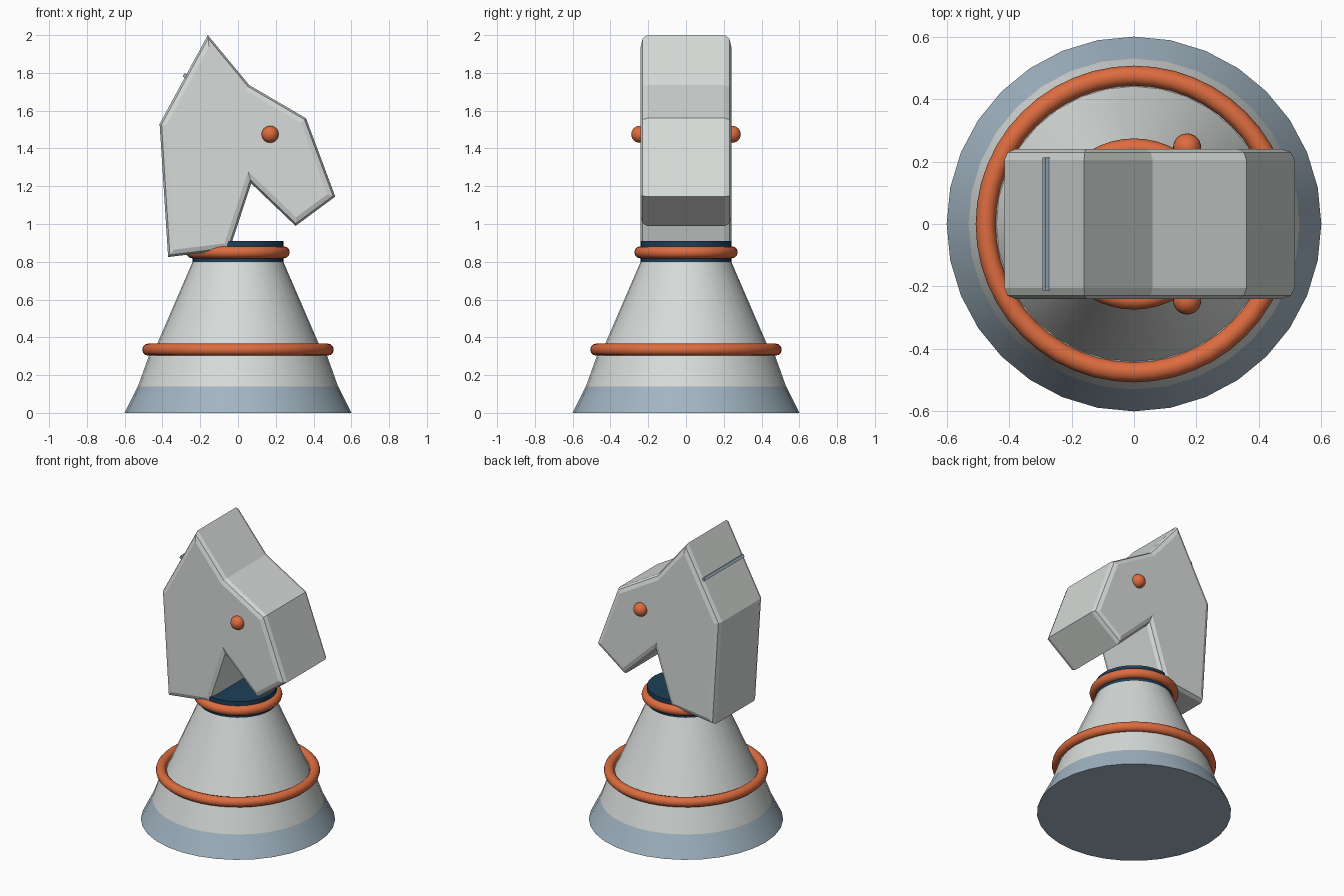
import bpy, bmesh
from math import atan2
from mathutils import Vector

cube = bpy.data.objects.get("Cube")
if cube:
    bpy.data.objects.remove(cube, do_unlink=True)


def material(name, rgb):
    m = bpy.data.materials.new(name)
    m.use_nodes = True
    m.diffuse_color = (*rgb, 1)
    m.node_tree.nodes["Principled BSDF"].inputs["Base Color"].default_value = (*rgb, 1)
    return m


pale = material("pale grey", (0.68, 0.71, 0.69))
steel = material("steel blue", (0.36, 0.46, 0.54))
navy = material("navy", (0.012, 0.05, 0.1))
orange = material("orange", (0.72, 0.15, 0.05))


def finish(name, mat, smooth=True):
    ob = bpy.context.object
    ob.name = ob.data.name = name
    ob.data.materials.append(mat)
    if smooth:
        bpy.ops.object.shade_smooth_by_angle(angle=0.6)
    return ob


def frustum(name, mat, r1, r2, z1, z2):
    bpy.ops.mesh.primitive_cone_add(vertices=32, radius1=r1, radius2=r2,
                                    depth=z2 - z1, location=(0, 0, (z1 + z2) / 2))
    return finish(name, mat)


def ring(name, radius, z):
    bpy.ops.mesh.primitive_torus_add(major_radius=radius, minor_radius=0.032,
                                     major_segments=48, minor_segments=12,
                                     location=(0, 0, z))
    return finish(name, orange)


# Turned pedestal
frustum("foot", steel, 0.6, 0.53, 0, 0.14)
frustum("lower_base", pale, 0.53, 0.46, 0.14, 0.335)
frustum("body_cone", pale, 0.441, 0.24, 0.335, 0.8)
frustum("collar", navy, 0.24, 0.24, 0.8, 0.91)
ring("lower_ring", 0.475, 0.335)
ring("upper_ring", 0.242, 0.85)

# Horse head: extruded side profile with rounded rims
profile = [(-0.37, 0.825), (-0.045, 0.865), (0.07, 1.215), (0.305, 0.99),
           (0.515, 1.145), (0.36, 1.56), (0.06, 1.735), (-0.16, 2.0), (-0.415, 1.53)]
half = 0.24
bm = bmesh.new()
face = bm.faces.new([bm.verts.new((x, -half, z)) for x, z in profile])
new = bmesh.ops.extrude_face_region(bm, geom=[face])["geom"]
bmesh.ops.translate(bm, vec=(0, 2 * half, 0),
                    verts=[g for g in new if isinstance(g, bmesh.types.BMVert)])
bmesh.ops.recalc_face_normals(bm, faces=bm.faces)
rims = [e for e in bm.edges if abs(e.verts[0].co.y - e.verts[1].co.y) < 0.01]
bmesh.ops.bevel(bm, geom=rims, offset=0.035, segments=2, profile=0.5, affect='EDGES')
mesh = bpy.data.meshes.new("horse_head")
bm.to_mesh(mesh)
bm.free()
mesh.materials.append(pale)
bpy.context.collection.objects.link(bpy.data.objects.new("horse_head", mesh))

# Thin bar across the back of the head
crest, nape = Vector(profile[-2]), Vector(profile[-1])
mid = nape.lerp(crest, 0.54)
slope = crest - nape
bpy.ops.mesh.primitive_cube_add(size=1, location=(mid.x, 0, mid.y),
                                rotation=(0, -atan2(slope.y, slope.x), 0))
bpy.context.object.scale = (0.02, 0.425, 0.025)
finish("mane_bar", steel, smooth=False)

# Eyes
for side, y in (("right", -0.245), ("left", 0.245)):
    bpy.ops.mesh.primitive_uv_sphere_add(segments=24, ring_count=12, radius=0.045,
                                         location=(0.17, y, 1.475))
    finish(side + "_eye", orange)
